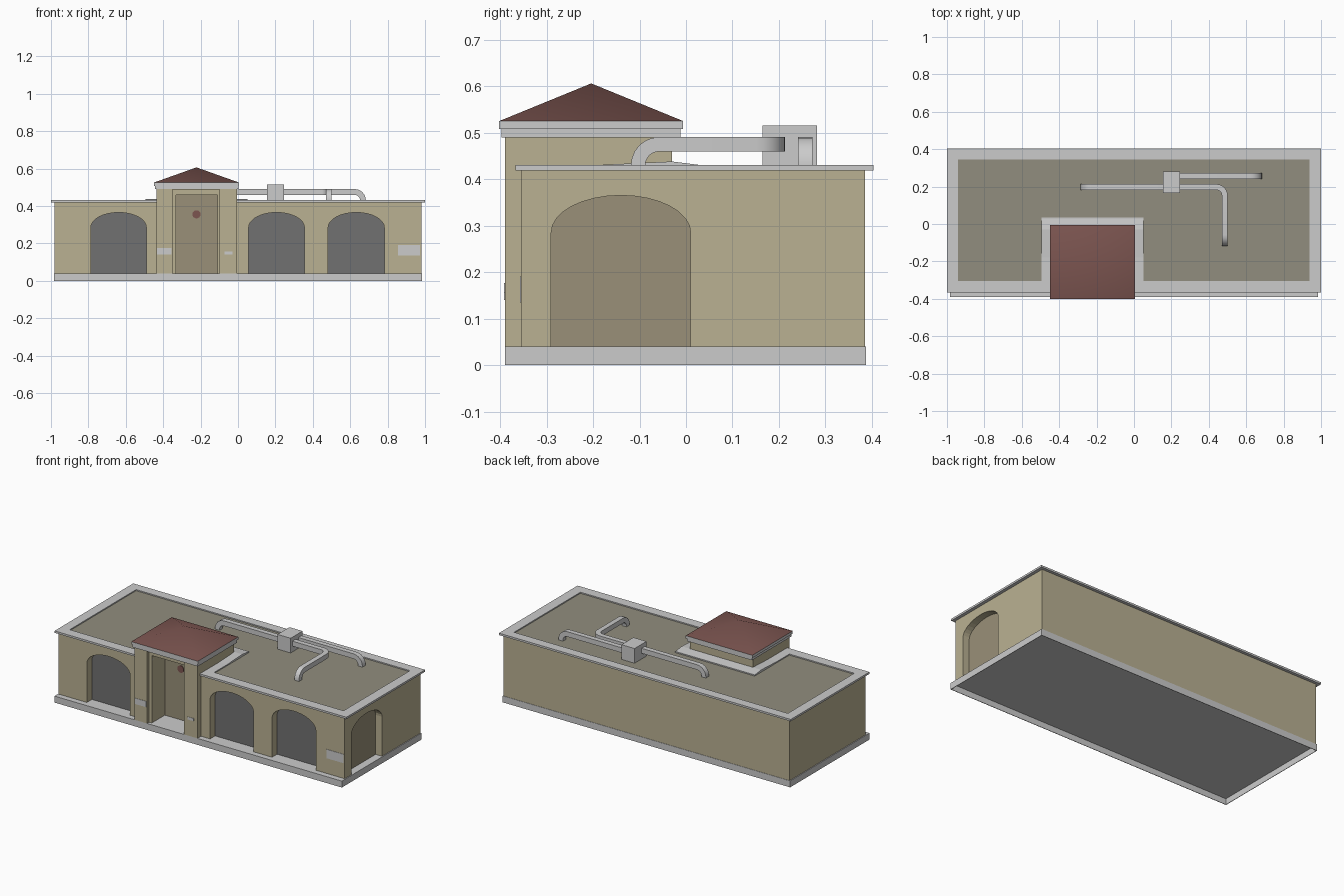
import bpy, bmesh, math
from mathutils import Vector

if "Cube" in bpy.data.objects:
    bpy.data.objects.remove(bpy.data.objects["Cube"])


def mat(name, r, g, b):
    m = bpy.data.materials.new(name)
    m.diffuse_color = (r, g, b, 1)
    m.use_nodes = True
    m.node_tree.nodes["Principled BSDF"].inputs["Base Color"].default_value = m.diffuse_color
    return m


WALL = mat("stucco", .49, .44, .29)
DOOR = mat("shaded_stucco", .32, .28, .19)
TILE = mat("red_tile", .2, .09, .08)
DECK = mat("roof_deck", .285, .27, .21)
GLASS = mat("dark_glass", .165, .165, .165)


def finish(name, bm, material=None):
    bmesh.ops.recalc_face_normals(bm, faces=bm.faces)
    me = bpy.data.meshes.new(name)
    bm.to_mesh(me)
    bm.free()
    ob = bpy.data.objects.new(name, me)
    bpy.context.collection.objects.link(ob)
    if material:
        me.materials.append(material)
    return ob


def prism(name, pts, vec, material=None):
    """Extrude a closed 3D outline along vec."""
    bm = bmesh.new()
    f = bm.faces.new([bm.verts.new(p) for p in pts])
    new = bmesh.ops.extrude_face_region(bm, geom=[f])["geom"]
    bmesh.ops.translate(bm, vec=vec, verts=[v for v in new if isinstance(v, bmesh.types.BMVert)])
    return finish(name, bm, material)


def box(name, x0, x1, y0, y1, z0, z1, material=None):
    pts = [(x0, y0, z0), (x1, y0, z0), (x1, y1, z0), (x0, y1, z0)]
    return prism(name, pts, (0, 0, z1 - z0), material)


def cut(ob, *cutters):
    for c in cutters:
        m = ob.modifiers.new("cut", 'BOOLEAN')
        m.object, m.operation, m.solver = c, 'DIFFERENCE', 'EXACT'
        c.hide_render = True
        c.hide_set(True)


def smooth(ob, degrees):
    bpy.ops.object.select_all(action='DESELECT')
    bpy.context.view_layer.objects.active = ob
    ob.select_set(True)
    bpy.ops.object.shade_smooth_by_angle(angle=math.radians(degrees))


def arch(a, b, bottom):
    """Flattened arch outline as (horizontal, z) pairs."""
    mid, w, n = (a + b) / 2, (b - a) / 2, 16
    top = [(mid + w * math.cos(math.pi * i / n), .285 + .08 * math.sin(math.pi * i / n))
           for i in range(n + 1)]
    return [(a, bottom), (b, bottom)] + top


# Base slab, hollow underneath
base = box("base_slab", -.985, .985, -.39, .387, 0, .04)
cut(base, box("base_cutter", -.982, .982, -.387, .384, -.1, .037))

# Walls and entrance tower
walls = box("walls", -.98, .98, -.355, .385, .038, .422, WALL)
tower = box("entrance_tower", -.437, -.005, -.39, -.03, .038, .495, WALL)

# Arched window recesses: three in front, one on the right side
for i, (a, b) in enumerate([(-.787, -.49), (.057, .355), (.482, .782)]):
    cut(walls, prism(f"front_arch_cutter_{i}", [(h, -.45, z) for h, z in arch(a, b, .02)], (0, .15, 0)))
    prism(f"front_window_{i}", [(h, -.306, z) for h, z in arch(a, b, .039)], (0, .01, 0), GLASS)
cut(walls, prism("side_arch_cutter", [(1.1, h, z) for h, z in arch(-.29, .01, .02)], (-.17, 0, 0)))
prism("side_window", [(.936, h, z) for h, z in arch(-.29, .01, .039)], (-.01, 0, 0), DOOR)

# Entrance: shallow bay with a deep doorway
bay = box("bay_cutter", -.35, -.098, -.45, -.37, .02, .487)
doorway = box("doorway_cutter", -.332, -.11, -.45, -.24, .02, .458)
cut(tower, bay, doorway)
cut(walls, bay, doorway)
box("door", -.332, -.11, -.242, -.23, .039, .458, DOOR)
circle = [(-.222 + .022 * math.cos(k * math.pi / 8), -.246, .355 + .022 * math.sin(k * math.pi / 8))
          for k in range(16)]
prism("round_window", circle, (0, .01, 0), TILE)

# Roof deck and parapet cap wrapping round the tower
outline = [(-.94, -.305), (-.495, -.305), (-.495, .035), (.05, .035),
           (.05, -.305), (.937, -.305), (.937, .345), (-.94, .345)]
cap = box("parapet_cap", -1, 1, -.367, .403, .419, .431)
cut(cap, prism("cap_cutter", [(x, y, .38) for x, y in outline], (0, 0, .1)), bay, doorway)
prism("roof_deck", [(x, y, .415) for x, y in outline], (0, 0, .009), DECK)

# Sloped flashing behind the tower
prism("tower_flashing", [(-.495, -.2, .43), (-.495, -.03, .438), (-.495, .034, .43)], (.545, 0, 0))

# Tower cornice and hipped roof
box("cornice_lower", -.444, .002, -.397, -.012, .49, .508)
box("cornice_upper", -.45, .006, -.402, -.006, .508, .525)
bm = bmesh.new()
corners = [bm.verts.new(p) for p in [(-.45, -.402, .525), (.006, -.402, .525),
                                     (.006, -.006, .525), (-.45, -.006, .525)]]
apex = bm.verts.new((-.222, -.204, .606))
for i in range(4):
    bm.faces.new((corners[i], corners[(i + 1) % 4], apex))
smooth(finish("tower_roof", bm, TILE), 60)

# Wall plaques
for i, (x0, x1, y, z0, z1) in enumerate([(-.432, -.355, -.39, .14, .176),
                                         (-.072, -.03, -.39, .14, .157),
                                         (.855, .973, -.355, .135, .19)]):
    box(f"wall_plaque_{i}", x0, x1, y - .002, y + .002, z0, z1)


def duct(name, pts, h=.0155, r=.045, n=6):
    """Square duct swept along a path with rounded elbows."""
    pts = [Vector(p) for p in pts]
    dirs = [(q - p).normalized() for p, q in zip(pts, pts[1:])]
    path = [(pts[0], dirs[0])]
    for p, a, b in zip(pts[1:-1], dirs, dirs[1:]):
        for i in range(n + 1):
            c, s = math.cos(math.pi / 2 * i / n), math.sin(math.pi / 2 * i / n)
            path.append((p - a * r + b * r - b * r * c + a * r * s, a * c + b * s))
    path.append((pts[-1], dirs[-1]))
    bm = bmesh.new()
    up, last, rings = Vector((0, 0, 1)), dirs[0], []
    for p, t in path:
        up = last.rotation_difference(t) @ up
        side, last = t.cross(up), t
        rings.append([bm.verts.new(p + side * u * h + up * v * h)
                      for u, v in ((-1, -1), (1, -1), (1, 1), (-1, 1))])
    for A, B in zip(rings, rings[1:]):
        for k in range(4):
            bm.faces.new((A[k], A[(k + 1) % 4], B[(k + 1) % 4], B[k]))
    bm.faces.new(rings[0])
    bm.faces.new(rings[-1])
    smooth(finish(name, bm), 35)


# Rooftop air unit with three ducts
box("air_unit", .155, .245, .165, .282, .42, .515)
duct("duct_left", [(.16, .198, .475), (-.27, .198, .475), (-.27, .198, .42)])
duct("duct_front", [(.24, .198, .475), (.485, .198, .475), (.485, -.103, .475), (.485, -.103, .42)])
duct("duct_right", [(.24, .257, .475), (.668, .257, .475), (.668, .257, .42)])
